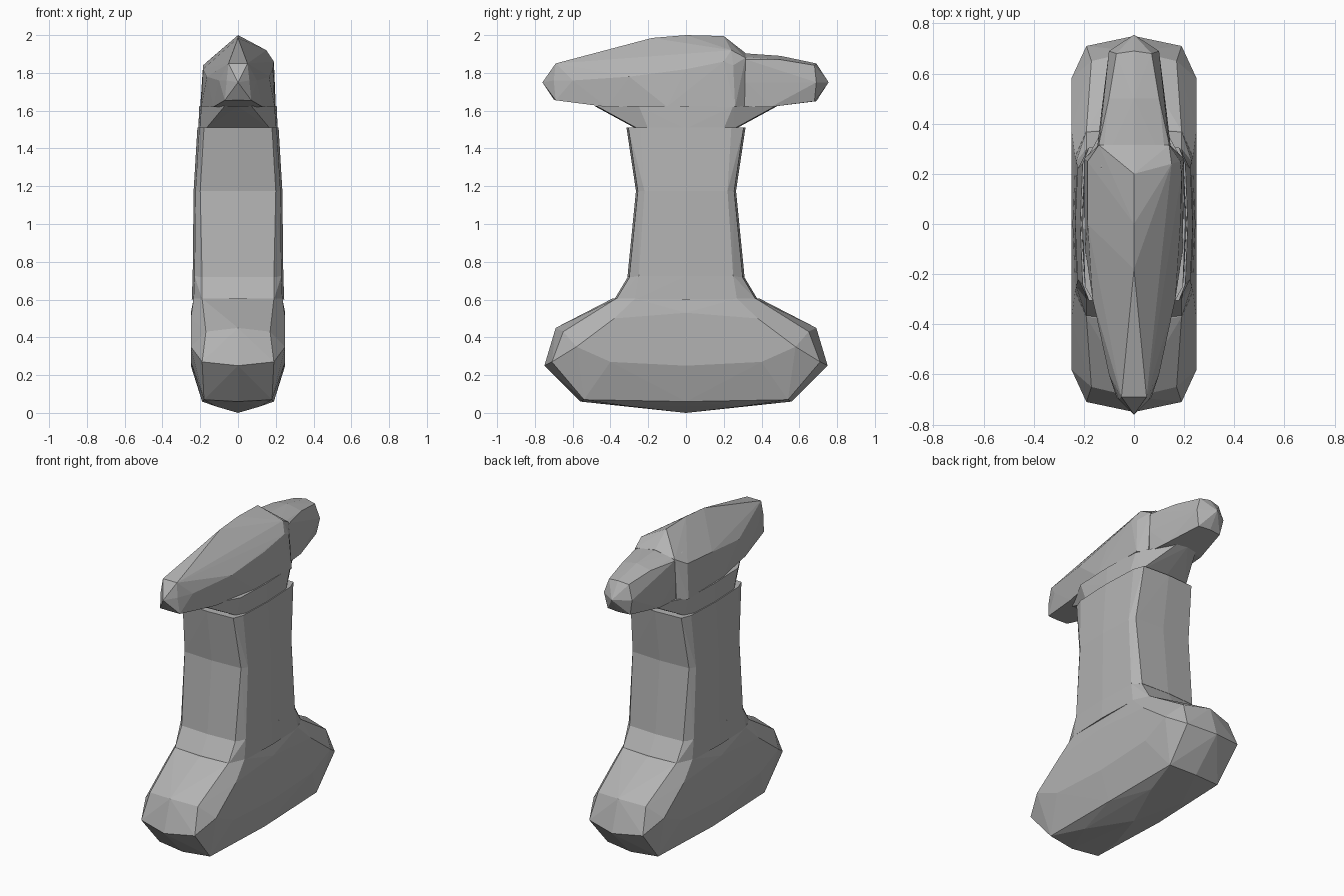
import bpy
import bmesh

cube = bpy.data.objects.get("Cube")
if cube:
    bpy.data.objects.remove(cube, do_unlink=True)

# Single grey stone colour
stone = bpy.data.materials.new("stone grey")
stone.use_nodes = True
grey = (0.45, 0.45, 0.45, 1)
stone.diffuse_color = grey
for node in stone.node_tree.nodes:
    if node.type == "BSDF_PRINCIPLED":
        node.inputs["Base Color"].default_value = grey
        node.inputs["Roughness"].default_value = 0.8


def mirror(points, x=True, y=False):
    """Reflect points across the chosen axes without duplicates."""
    result = set(points)
    if x:
        result |= {(-px, py, pz) for px, py, pz in result}
    if y:
        result |= {(px, -py, pz) for px, py, pz in result}
    return sorted(result)


def hull(name, points):
    """Make a flat-faced chunk wrapped around the points."""
    bm = bmesh.new()
    for point in points:
        bm.verts.new(point)
    bmesh.ops.convex_hull(bm, input=bm.verts[:])
    loose = [v for v in bm.verts if not v.link_faces]
    bmesh.ops.delete(bm, geom=loose, context="VERTS")
    bmesh.ops.recalc_face_normals(bm, faces=bm.faces[:])
    mesh = bpy.data.meshes.new(name)
    bm.to_mesh(mesh)
    bm.free()
    mesh.materials.append(stone)
    obj = bpy.data.objects.new(name, mesh)
    bpy.context.collection.objects.link(obj)
    return obj


def ring(z, side_x, side_y, end_x, end_y):
    """Faceted oblong cross-section with slightly bowed sides and ends."""
    quarter = [(side_x, side_y, z), (end_x, end_y, z),
               (side_x + 0.01, 0, z), (0, end_y + 0.01, z)]
    return mirror(quarter, y=True)


# Heavy rounded base
base_quarter = [
    (0, 0, 0), (0.12, 0.3, 0.035),
    (0.19, 0, 0.06), (0.18, 0.54, 0.07), (0, 0.56, 0.06),
    (0.25, 0, 0.25), (0.25, 0.4, 0.27), (0.25, 0.58, 0.35),
    (0.19, 0.71, 0.27), (0, 0.75, 0.25),
    (0.17, 0.65, 0.43), (0, 0.69, 0.45),
    (0.25, 0.38, 0.5), (0.25, 0, 0.53),
    (0.235, 0.27, 0.605), (0.19, 0.37, 0.605), (0, 0.39, 0.605),
]
hull("base", mirror(base_quarter, y=True))

# Column blocks, stacked from the base to the head
foot = ring(0.6, 0.235, 0.27, 0.19, 0.37)
ankle = ring(0.725, 0.23, 0.25, 0.19, 0.295)
lower = ring(0.72, 0.23, 0.25, 0.19, 0.3)
waist = ring(1.175, 0.225, 0.22, 0.2, 0.255)
upper = ring(1.51, 0.205, 0.24, 0.18, 0.305)
neck = ring(1.505, 0.2, 0.2, 0.17, 0.255)
brim = ring(1.625, 0.195, 0.25, 0.07, 0.475)
hull("column_foot", foot + ankle)
hull("lower_column", lower + waist)
hull("upper_column", waist + upper)
hull("collar", neck + brim)

# Long head tapering towards the front
head_half = [
    (0, -0.76, 1.75), (0.06, -0.7, 1.76), (0.05, -0.69, 1.85),
    (0, -0.69, 1.85), (0.07, -0.69, 1.655), (0, -0.7, 1.66),
    (0.1, -0.6, 1.76), (0.165, -0.3, 1.78), (0.13, -0.42, 1.62),
    (0.195, -0.1, 1.62), (0.185, 0, 1.82), (0.2, 0.26, 1.62),
    (0.185, 0.25, 1.84), (0.15, 0.31, 1.62), (0.14, 0.315, 1.88),
    (0, 0.315, 1.905), (0, 0.2, 1.995), (0, 0, 2), (0, -0.18, 1.985),
]
uneven_shoulder = [(0.15, 0.24, 1.92), (0.19, 0.2, 1.86)]
hull("head", mirror(head_half) + uneven_shoulder)

# Shorter block at the back of the head
back_half = [
    (0.13, 0.22, 1.89), (0.15, 0.22, 1.62), (0, 0.22, 1.91),
    (0.14, 0.32, 1.87), (0.145, 0.32, 1.75), (0.13, 0.45, 1.62),
    (0, 0.5, 1.89), (0.1, 0.5, 1.87), (0.07, 0.68, 1.84),
    (0, 0.69, 1.85), (0, 0.755, 1.75), (0.1, 0.69, 1.75),
    (0.08, 0.68, 1.65), (0, 0.69, 1.65),
]
hull("head_back", mirror(back_half))
